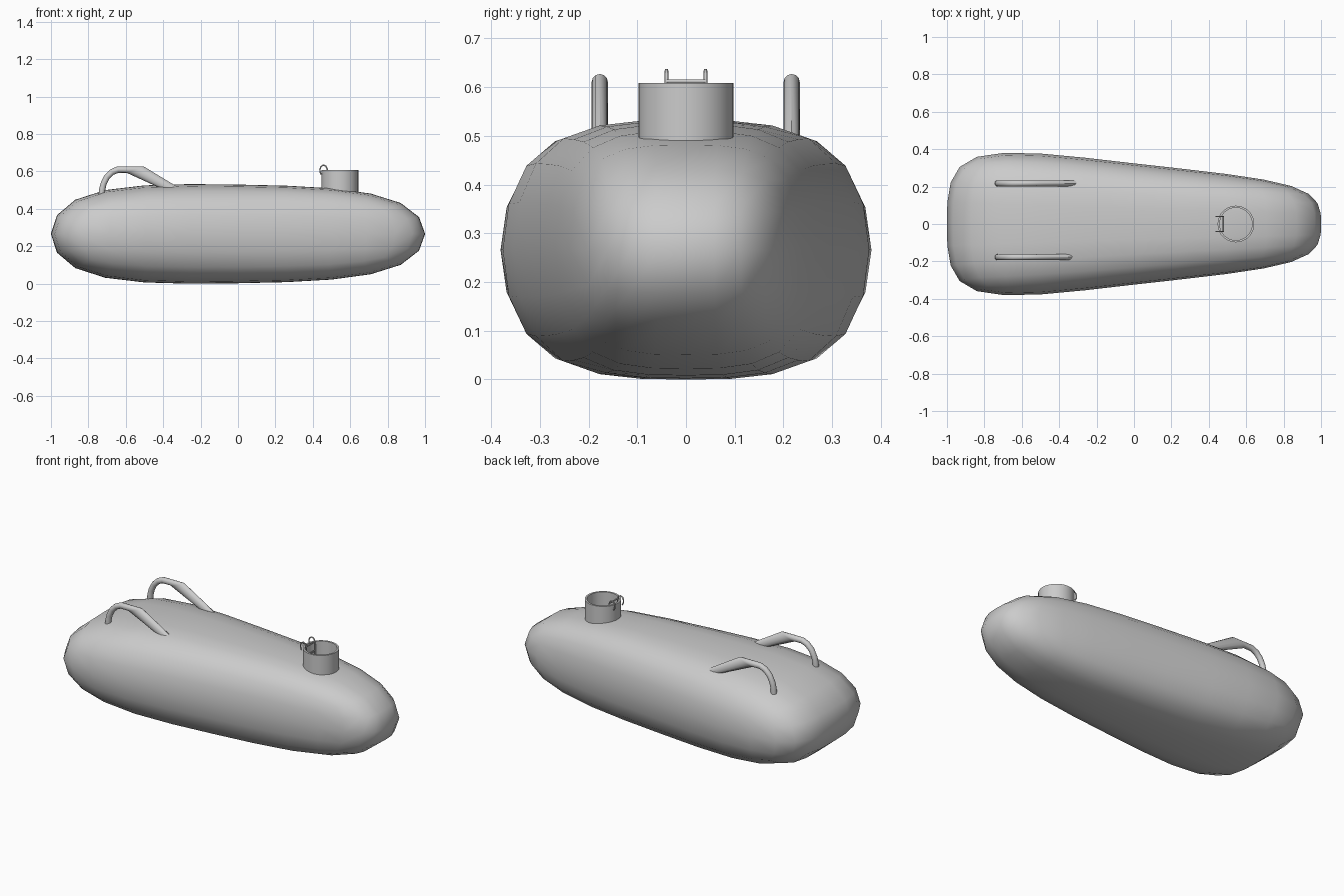
import bpy, bmesh, math
from mathutils import Vector

if "Cube" in bpy.data.objects:
    bpy.data.objects.remove(bpy.data.objects["Cube"])


def make_object(name, bm):
    bmesh.ops.recalc_face_normals(bm, faces=bm.faces[:])
    for f in bm.faces:
        f.smooth = True
    mesh = bpy.data.meshes.new(name)
    bm.to_mesh(mesh)
    bm.free()
    obj = bpy.data.objects.new(name, mesh)
    bpy.context.collection.objects.link(obj)
    return obj


def sharpen(obj, angle=40):
    bpy.ops.object.select_all(action='DESELECT')
    obj.select_set(True)
    bpy.context.view_layer.objects.active = obj
    bpy.ops.object.shade_smooth_by_angle(angle=math.radians(angle))


def loft(bm, rings, closed=False):
    n = len(rings[0])
    vs = [[bm.verts.new(p) for p in r] for r in rings]
    pairs = list(zip(vs, vs[1:])) + ([(vs[-1], vs[0])] if closed else [])
    for a, b in pairs:
        for i in range(n):
            j = (i + 1) % n
            bm.faces.new((a[i], a[j], b[j], b[i]))
    if not closed:
        bm.faces.new(vs[0])
        bm.faces.new(vs[-1])


# Hull: tapered box cage, smoothed by subdivision
MID = 0.266
bm = bmesh.new()
rings = []
for x, w, h in [(-1.044, 0.48, 0.277), (0, 0.33, 0.266), (1.044, 0.23, 0.242)]:
    rings.append([bm.verts.new((x, y, MID + z)) for y, z in
                  [(-w, -h), (0, -h), (w, -h), (w, h), (0, h), (-w, h)]])
for a, b in zip(rings, rings[1:]):
    for i in range(6):
        j = (i + 1) % 6
        bm.faces.new((a[i], a[j], b[j], b[i]))
for r in (rings[0], rings[-1]):
    bm.faces.new((r[0], r[1], r[4], r[5]))
    bm.faces.new((r[1], r[2], r[3], r[4]))
hull = make_object("hull", bm)
sub = hull.modifiers.new("smooth", 'SUBSURF')
sub.levels = sub.render_levels = 2

# Rear handles: rings given by outer and inner points in the side plane
HANDLE = [((-0.746, 0.44), (-0.712, 0.44)), ((-0.744, 0.50), (-0.710, 0.50)),
          ((-0.735, 0.537), (-0.703, 0.530)), ((-0.714, 0.580), (-0.687, 0.561)),
          ((-0.682, 0.611), (-0.664, 0.583)), ((-0.645, 0.627), (-0.638, 0.593)),
          ((-0.505, 0.627), (-0.596, 0.593)), ((-0.245, 0.47), (-0.326, 0.47))]


def handle(name, y, half=0.0168, sides=12):
    bm = bmesh.new()
    rings = []
    for o, i in HANDLE:
        o, i = Vector((o[0], y, o[1])), Vector((i[0], y, i[1]))
        c, u = (o + i) / 2, (o - i) / 2
        rings.append([c + u * math.cos(t) + Vector((0, half * math.sin(t), 0))
                      for t in (2 * math.pi * k / sides for k in range(sides))])
    loft(bm, rings)
    sharpen(make_object(name, bm))


handle("handle_front", -0.177)
handle("handle_back", 0.217)

# Hatch tower: open thin-walled tube
CX, N = 0.545, 32
bm = bmesh.new()
loft(bm, [[(CX + r * math.cos(2 * math.pi * k / N), r * math.sin(2 * math.pi * k / N), z)
           for k in range(N)]
          for r, z in [(0.098, 0.46), (0.098, 0.608), (0.087, 0.608), (0.087, 0.46)]],
     closed=True)
sharpen(make_object("hatch_tower", bm), 30)


# Ladder hooked over the tower rim
def rod(name, points, radius=0.0038):
    curve = bpy.data.curves.new(name, 'CURVE')
    curve.dimensions = '3D'
    curve.bevel_depth = radius
    curve.bevel_resolution = 2
    curve.use_fill_caps = True
    s = curve.splines.new('POLY')
    s.points.add(len(points) - 1)
    for p, co in zip(s.points, points):
        p.co = (*co, 1)
    s.use_smooth = True
    obj = bpy.data.objects.new(name, curve)
    bpy.context.collection.objects.link(obj)


HOOK = [(0.446, 0.583), (0.439, 0.596), (0.438, 0.612), (0.444, 0.627),
        (0.457, 0.634), (0.470, 0.628), (0.477, 0.613), (0.478, 0.595), (0.478, 0.49)]
for label, y in (("front", -0.04), ("back", 0.04)):
    rod("ladder_rail_" + label, [(x, y, z) for x, z in HOOK])
for k, z in enumerate((0.612, 0.56)):
    rod("ladder_rung_%d" % k, [(0.478, -0.04, z), (0.478, 0.04, z)])
